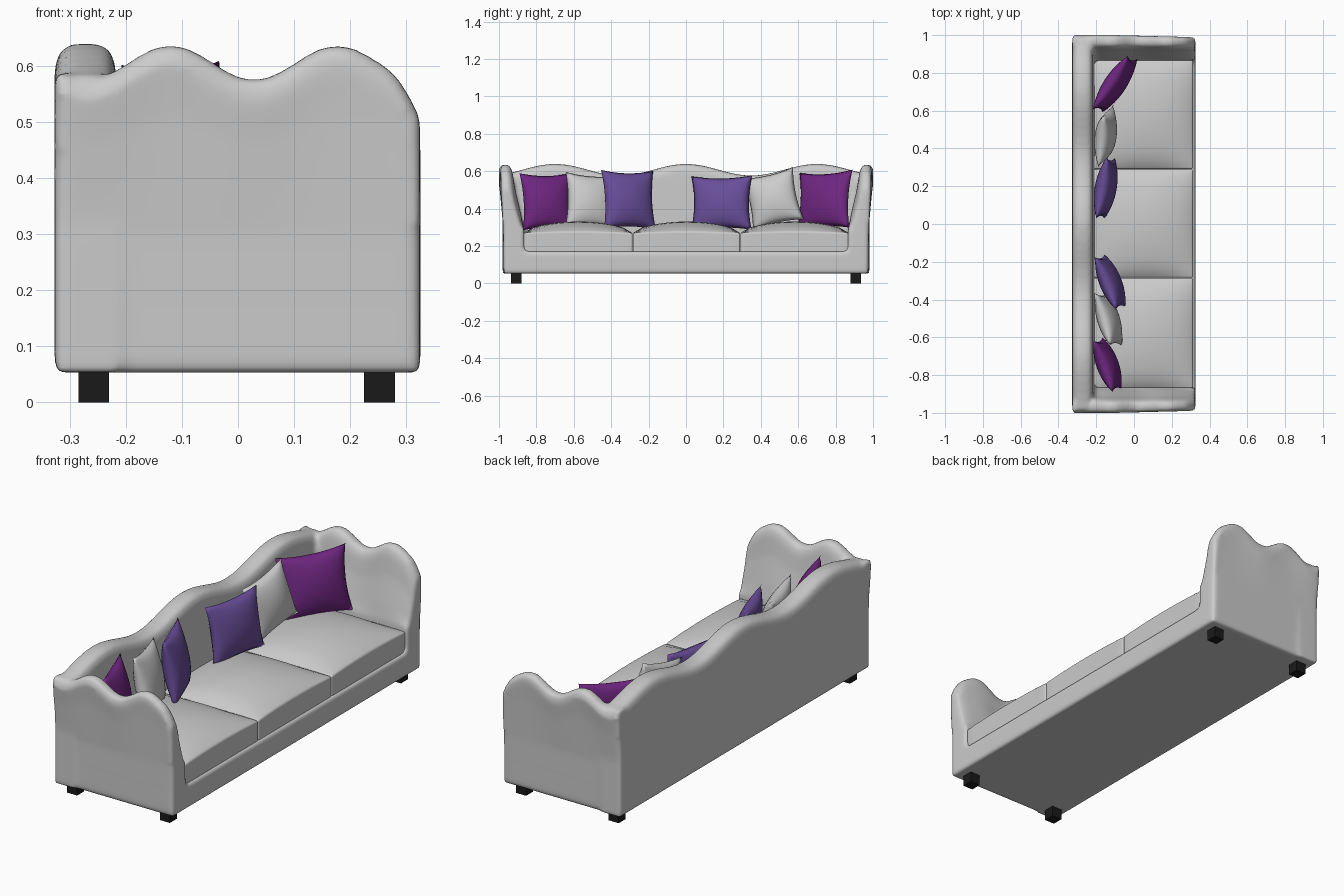
import bpy, bmesh
from math import cos, pi, radians

if "Cube" in bpy.data.objects:
    bpy.data.objects.remove(bpy.data.objects["Cube"])


def finish(bm, name, color=None, smooth=True):
    bmesh.ops.recalc_face_normals(bm, faces=bm.faces)
    me = bpy.data.meshes.new(name)
    bm.to_mesh(me)
    bm.free()
    for p in me.polygons:
        p.use_smooth = smooth
    ob = bpy.data.objects.new(name, me)
    bpy.context.collection.objects.link(ob)
    if color:
        mat = bpy.data.materials.get(color[0]) or bpy.data.materials.new(color[0])
        mat.diffuse_color = color[1]
        mat.use_nodes = True
        mat.node_tree.nodes["Principled BSDF"].inputs["Base Color"].default_value = mat.diffuse_color
        me.materials.append(mat)
    return ob


def loft(bm, rings):
    loops = [[bm.verts.new(p) for p in r] for r in rings]
    n = len(loops[0])
    for a, b in zip(loops, loops[1:]):
        for i in range(n):
            j = (i + 1) % n
            bm.faces.new((a[i], a[j], b[j], b[i]))
    bm.faces.new(loops[0])
    bm.faces.new(loops[-1][::-1])


def box(bm, lo, hi):
    vs = bmesh.ops.create_cube(bm, size=1)["verts"]
    for v in vs:
        v.co = [(l + h) / 2 + c * (h - l) for c, l, h in zip(v.co, lo, hi)]
    return vs


Z0 = 0.053


def arm_ring(x, side):
    h = 0.608 + 0.031 * cos(2 * pi * (x + 0.12) / 0.297)
    h -= 0.07 * (max(0, x - 0.265) / 0.06) ** 2
    f = 1 - max(0, x + 0.1) * 1.3     # outward flare fades toward the front
    prof = [(0.975, Z0), (0.978, 0.3), (0.98 + 0.012 * f, 0.8 * h),
            (0.98 + 0.022 * f, h - 0.035), (0.978 + 0.014 * f, h - 0.006),
            (0.962, h), (0.942, h - 0.008), (0.928, h - 0.04),
            (0.912, 0.78 * h), (0.882, 0.58 * h), (0.866, 0.29), (0.865, Z0)]
    return [(x, side * y, z) for y, z in prof]


def back_ring(y):
    h = 0.608 + 0.031 * cos(2 * pi * y / 0.7)
    prof = [(-0.327, Z0), (-0.327, h - 0.04), (-0.316, h - 0.01), (-0.295, h),
            (-0.25, h), (-0.228, h - 0.01), (-0.218, h - 0.04),
            (-0.21, 0.3), (-0.21, Z0)]
    return [(x, y, z) for x, z in prof]


# Upholstered frame: base, scalloped back and arms fused into one soft skin
bm = bmesh.new()
box(bm, (-0.32, -0.975, Z0), (0.325, 0.975, 0.172))
for s in (-1, 1):
    loft(bm, [arm_ring(-0.327 + 0.652 * i / 50, s) for i in range(51)])
loft(bm, [back_ring(-0.98 + 1.96 * i / 90) for i in range(91)])
body = finish(bm, "sofa_frame")
m = body.modifiers.new("fuse", 'REMESH')
m.mode = 'VOXEL'
m.voxel_size = 0.011
m.use_smooth_shade = True
m = body.modifiers.new("soften", 'SMOOTH')
m.factor = 0.5
m.iterations = 9

# Three crowned seat cushions
for k, (y0, y1) in enumerate([(-0.87, -0.286), (-0.284, 0.289), (0.291, 0.87)]):
    bm = bmesh.new()
    box(bm, (-0.23, y0, 0.165), (0.312, y1, 0.27))
    bmesh.ops.subdivide_edges(bm, edges=bm.edges[:], cuts=11, use_grid_fill=True)
    for v in bm.verts:
        u = (v.co.x - 0.041) / 0.271
        w = (2 * v.co.y - y0 - y1) / (y1 - y0)
        t = (v.co.z - 0.165) / 0.105
        v.co.z += t * 0.053 * max(0, 1 - u * u) ** 0.8 * max(0, 1 - w * w) ** 0.6
        v.co.z += t * 0.008 * (1 - w * w)
    ob = finish(bm, f"seat_cushion_{k + 1}")
    b = ob.modifiers.new("round", 'BEVEL')
    b.width = 0.025
    b.segments = 4
    b.limit_method = 'ANGLE'
    b.angle_limit = radians(50)

# Throw pillows with pinched corners
DARK = ("dark_purple", (0.16, 0.02, 0.22, 1))
MID = ("soft_purple", (0.14, 0.075, 0.32, 1))


def pillow(name, loc, width, height, roll, lean, yaw, color):
    bm = bmesh.new()
    for s in (-1, 1):
        for v in bmesh.ops.create_grid(bm, x_segments=18, y_segments=18, size=1)["verts"]:
            u, w = v.co.x, v.co.y
            puff = max(0, (1 - u * u) * (1 - w * w)) ** 0.55
            v.co = (s * 0.055 * puff,
                    u * width / 2 * (1 - 0.1 * (1 - w * w)),
                    w * height / 2 * (1 - 0.1 * (1 - u * u)))
    bmesh.ops.remove_doubles(bm, verts=bm.verts, dist=0.0002)
    ob = finish(bm, name, color)
    ob.location = loc
    ob.rotation_euler = (radians(roll), radians(lean), radians(yaw))


pillow("pillow_1", (-0.14, -0.745, 0.437), 0.29, 0.31, 0, -10, 20, DARK)
pillow("pillow_2", (-0.135, -0.505, 0.44), 0.29, 0.30, -4, -12, 17, None)
pillow("pillow_3", (-0.125, -0.307, 0.447), 0.30, 0.32, -1, -10, 22, MID)
pillow("pillow_4", (-0.15, 0.19, 0.43), 0.33, 0.295, 1, -9, -10, MID)
pillow("pillow_5", (-0.15, 0.465, 0.452), 0.28, 0.29, 13, -9, -8, None)
pillow("pillow_6", (-0.10, 0.74, 0.445), 0.34, 0.315, 3, -10, -34, DARK)

# Four square block legs
for x, fb in ((-0.257, "back"), (0.252, "front")):
    for s, lr in ((-1, "right"), (1, "left")):
        bm = bmesh.new()
        y = s * 0.907
        box(bm, (x - 0.0275, y - 0.0275, 0), (x + 0.0275, y + 0.0275, 0.065))
        finish(bm, f"{fb}_leg_{lr}", ("black", (0.01, 0.01, 0.01, 1)), smooth=False)
